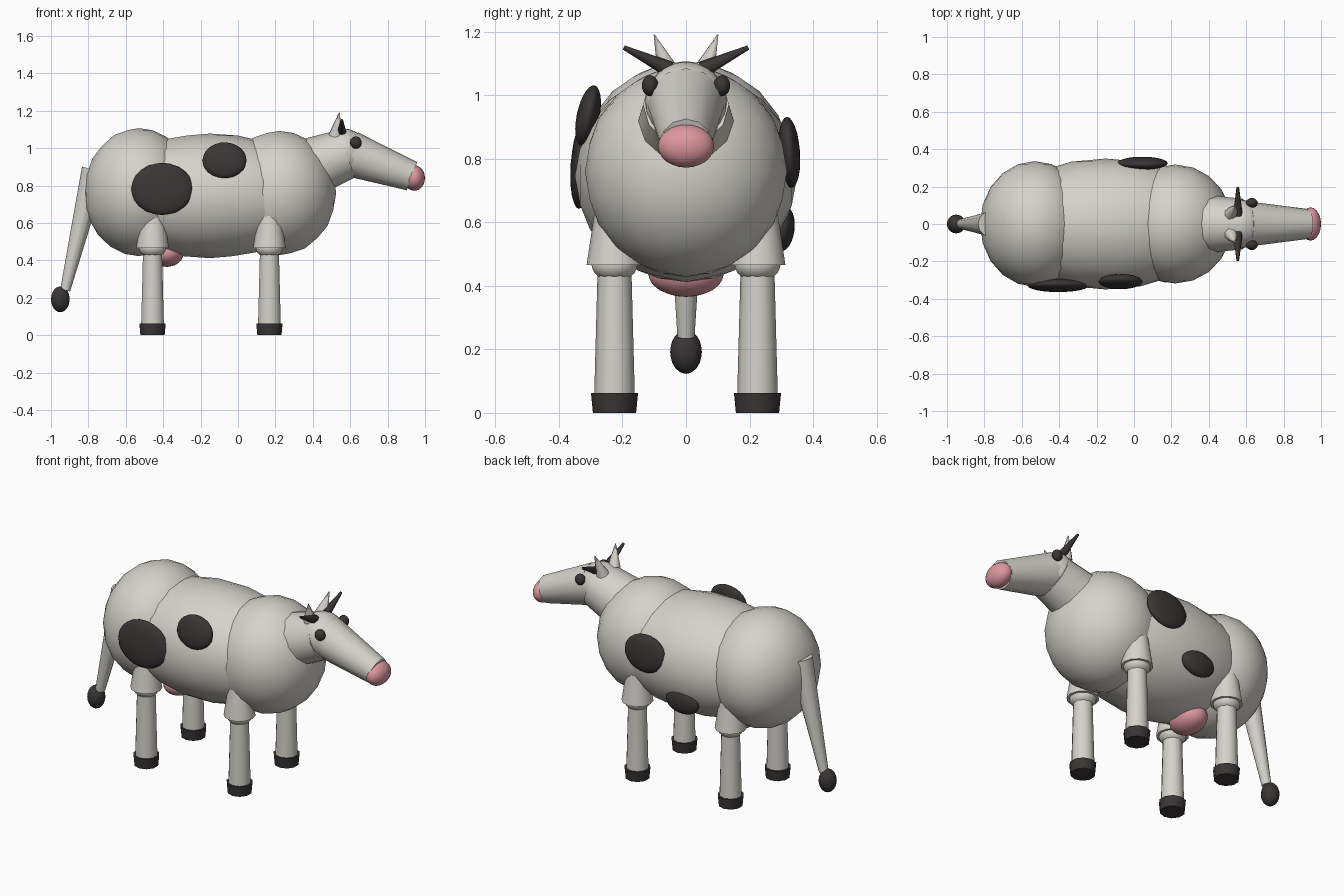
import bpy, math
from mathutils import Vector

if "Cube" in bpy.data.objects:
    bpy.data.objects.remove(bpy.data.objects["Cube"])


def material(name, rgb):
    m = bpy.data.materials.new(name)
    m.diffuse_color = (*rgb, 1)
    m.use_nodes = True
    m.node_tree.nodes["Principled BSDF"].inputs["Base Color"].default_value = m.diffuse_color
    return m


HIDE = material("pale_hide", (0.67, 0.65, 0.60))
DARK = material("dark_brown", (0.042, 0.036, 0.036))
PINK = material("pink_skin", (0.72, 0.31, 0.34))


def finish(name, mat, angle):
    ob = bpy.context.object
    ob.name = name
    ob.data.materials.append(mat)
    bpy.ops.object.shade_smooth_by_angle(angle=math.radians(angle))
    return ob


def ball(name, mat, loc, radii, detail=3, tilt=0):
    bpy.ops.mesh.primitive_ico_sphere_add(subdivisions=detail, radius=1, location=loc,
                                          rotation=(math.radians(tilt), 0, 0))
    bpy.context.object.scale = radii
    bpy.ops.object.transform_apply(location=False, rotation=False, scale=True)
    return finish(name, mat, 60)


def cone(name, mat, a, b, ra, rb, sides=12):
    a, b = Vector(a), Vector(b)
    d = b - a
    bpy.ops.mesh.primitive_cone_add(vertices=sides, radius1=ra, radius2=rb,
                                    depth=d.length, location=(a + b) / 2)
    bpy.context.object.rotation_euler = d.to_track_quat('Z', 'Y').to_euler()
    return finish(name, mat, 50)


# Torso
ball("hindquarters", HIDE, (-0.53, 0, 0.765), (0.293, 0.336, 0.342))
ball("belly", HIDE, (-0.15, 0, 0.745), (0.60, 0.35, 0.333))
ball("chest", HIDE, (0.22, 0, 0.76), (0.305, 0.318, 0.332))
ball("udder", PINK, (-0.38, 0, 0.44), (0.09, 0.12, 0.075))

# Neck and head
cone("neck", HIDE, (0.35, 0, 0.885), (0.58, 0, 0.97), 0.16, 0.135)
ball("head", HIDE, (0.565, 0, 0.975), (0.13, 0.13, 0.13))
cone("snout", HIDE, (0.60, 0, 0.97), (0.93, 0, 0.85), 0.122, 0.08)
ball("nose", PINK, (0.943, 0, 0.84), (0.057, 0.089, 0.068))

for s, side in ((-1, "right"), (1, "left")):
    # Face details
    ball("eye_" + side, DARK, (0.63, s * 0.113, 1.03), (0.031, 0.026, 0.033))
    cone("horn_" + side, DARK, (0.555, s * 0.05, 1.08), (0.555, s * 0.196, 1.15), 0.026, 0.007, 8)
    cone("ear_" + side, HIDE, (0.522, s * 0.055, 1.07), (0.542, s * 0.1, 1.19), 0.038, 0.002, 8)
    # Legs
    for x, end in ((-0.457, "hind"), (0.168, "front")):
        y, tag = s * 0.225, f"_{end}_{side}"
        cone("thigh" + tag, HIDE, (x, y, 0.465), (x, y, 0.73), 0.088, 0.048)
        ball("knee" + tag, HIDE, (x, y, 0.468), (0.073, 0.073, 0.055))
        cone("shin" + tag, HIDE, (x, y, 0.05), (x, y, 0.46), 0.064, 0.053, 10)
        cone("hoof" + tag, DARK, (x, y, 0), (x, y, 0.062), 0.068, 0.074, 10)

# Tail
cone("tail", HIDE, (-0.768, 0, 0.885), (-0.924, 0, 0.24), 0.068, 0.027)
ball("tail_tuft", DARK, (-0.95, 0, 0.192), (0.05, 0.05, 0.069))

# Hide patches: location, radii, lean against the flank
patches = (
    ((-0.405, -0.328, 0.782), (0.166, 0.035, 0.14), -4),
    ((-0.072, -0.308, 0.935), (0.118, 0.036, 0.098), -12),
    ((0.045, 0.325, 0.82), (0.136, 0.034, 0.112), 4),
    ((-0.19, 0.305, 0.58), (0.108, 0.037, 0.072), -6),
)
for i, (loc, radii, lean) in enumerate(patches):
    ball(f"patch_{i + 1}", DARK, loc, radii, 3, lean)
